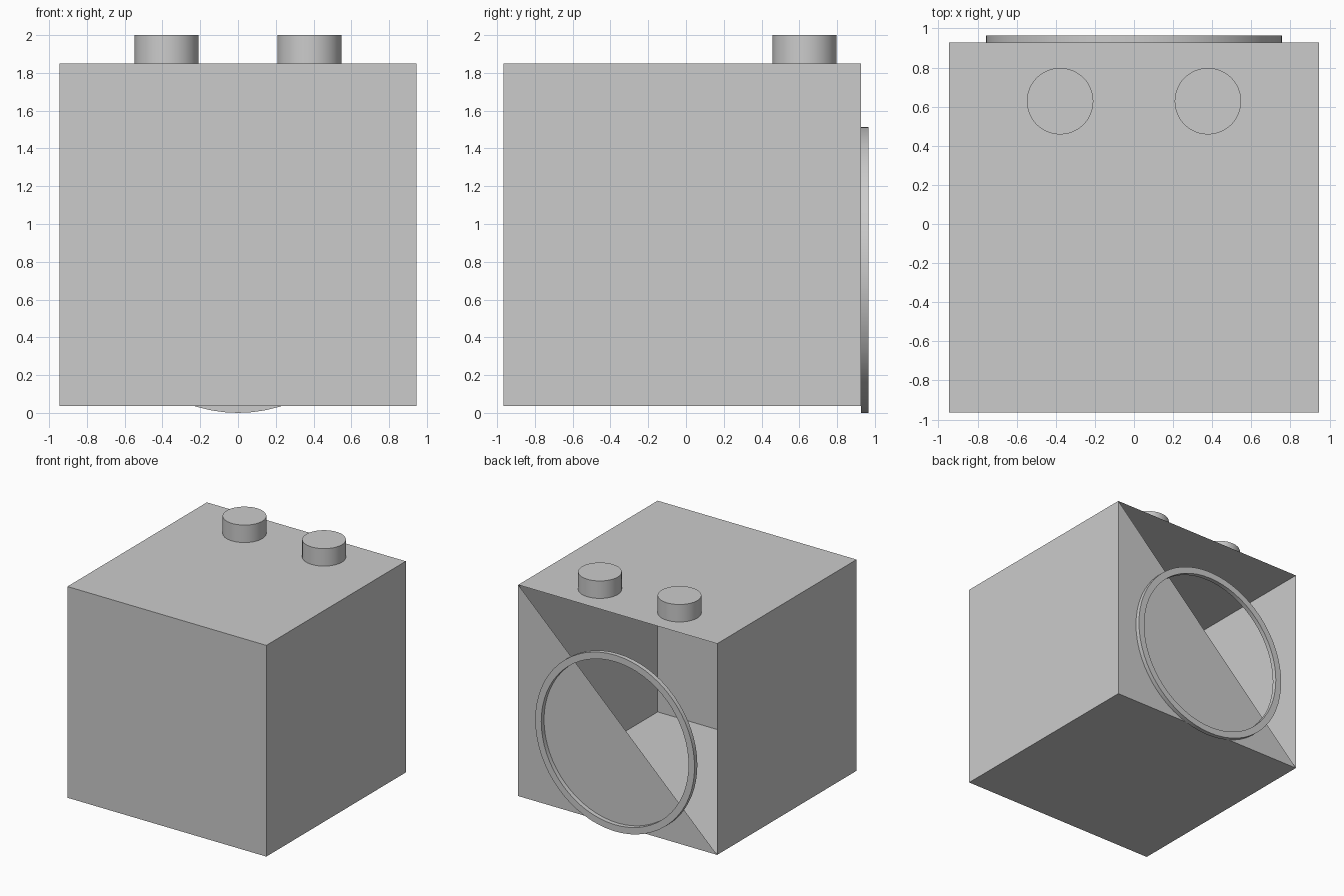
import bpy, bmesh, math
from mathutils import Matrix

cube = bpy.data.objects.get("Cube")
if cube:
    bpy.data.objects.remove(cube, do_unlink=True)

GREY = 0.6
grey = bpy.data.materials.new("plain grey")
grey.use_nodes = True
grey.diffuse_color = (GREY, GREY, GREY, 1)
grey.node_tree.nodes["Principled BSDF"].inputs["Base Color"].default_value = (GREY, GREY, GREY, 1)


def finish(bm, name, smooth=False):
    mesh = bpy.data.meshes.new(name)
    bm.to_mesh(mesh)
    bm.free()
    mesh.materials.append(grey)
    obj = bpy.data.objects.new(name, mesh)
    bpy.context.collection.objects.link(obj)
    if smooth:
        bpy.ops.object.select_all(action="DESELECT")
        obj.select_set(True)
        bpy.context.view_layer.objects.active = obj
        bpy.ops.object.shade_smooth_by_angle(angle=math.radians(30))
    return obj


# Hollow thin-walled box; the back keeps only its lower-left triangle
WIDTH, FRONT, BACK, BOTTOM, TOP = 1.89, -0.965, 0.927, 0.036, 1.85
bm = bmesh.new()
bmesh.ops.create_cube(bm, size=1, matrix=(
    Matrix.Translation((0, (FRONT + BACK) / 2, (BOTTOM + TOP) / 2))
    @ Matrix.Diagonal((WIDTH, BACK - FRONT, TOP - BOTTOM, 1))))
back = max(bm.faces, key=lambda f: f.calc_center_median().y)
high_left = max(back.verts, key=lambda v: v.co.x + v.co.z)
low_right = min(back.verts, key=lambda v: v.co.x + v.co.z)
bmesh.utils.face_split(back, high_left, low_right)
halves = [f for f in bm.faces if len(f.verts) == 3]
open_half = min(halves, key=lambda f: f.calc_center_median().x)
bmesh.ops.delete(bm, geom=[open_half], context="FACES_ONLY")
finish(bm, "box")

# Two round knobs on the lid
for side, x in (("left", 0.378), ("right", -0.378)):
    bm = bmesh.new()
    bmesh.ops.create_cone(bm, cap_ends=True, segments=48, radius1=0.17, radius2=0.17,
                          depth=2 - TOP,
                          matrix=Matrix.Translation((x, 0.628, (2 + TOP) / 2)))
    base = min(bm.faces, key=lambda f: f.calc_center_median().z)
    bmesh.ops.delete(bm, geom=[base], context="FACES_ONLY")
    finish(bm, side + "_knob", smooth=True)

# Flat ring on the back: a rectangular section spun round the y axis
OUTER, INNER, RIM = 0.757, 0.7, 0.965
bm = bmesh.new()
section = [bm.verts.new((0, y, OUTER + r)) for r, y in
           ((OUTER, BACK), (OUTER, RIM), (INNER, RIM), (INNER, BACK))]
edges = [bm.edges.new((section[i], section[(i + 1) % 4])) for i in range(4)]
bmesh.ops.spin(bm, geom=section + edges, cent=(0, 0, OUTER), axis=(0, 1, 0),
               angle=math.tau, steps=64)
bmesh.ops.remove_doubles(bm, verts=bm.verts, dist=0.0001)
bmesh.ops.recalc_face_normals(bm, faces=bm.faces)
finish(bm, "back_ring", smooth=True)
